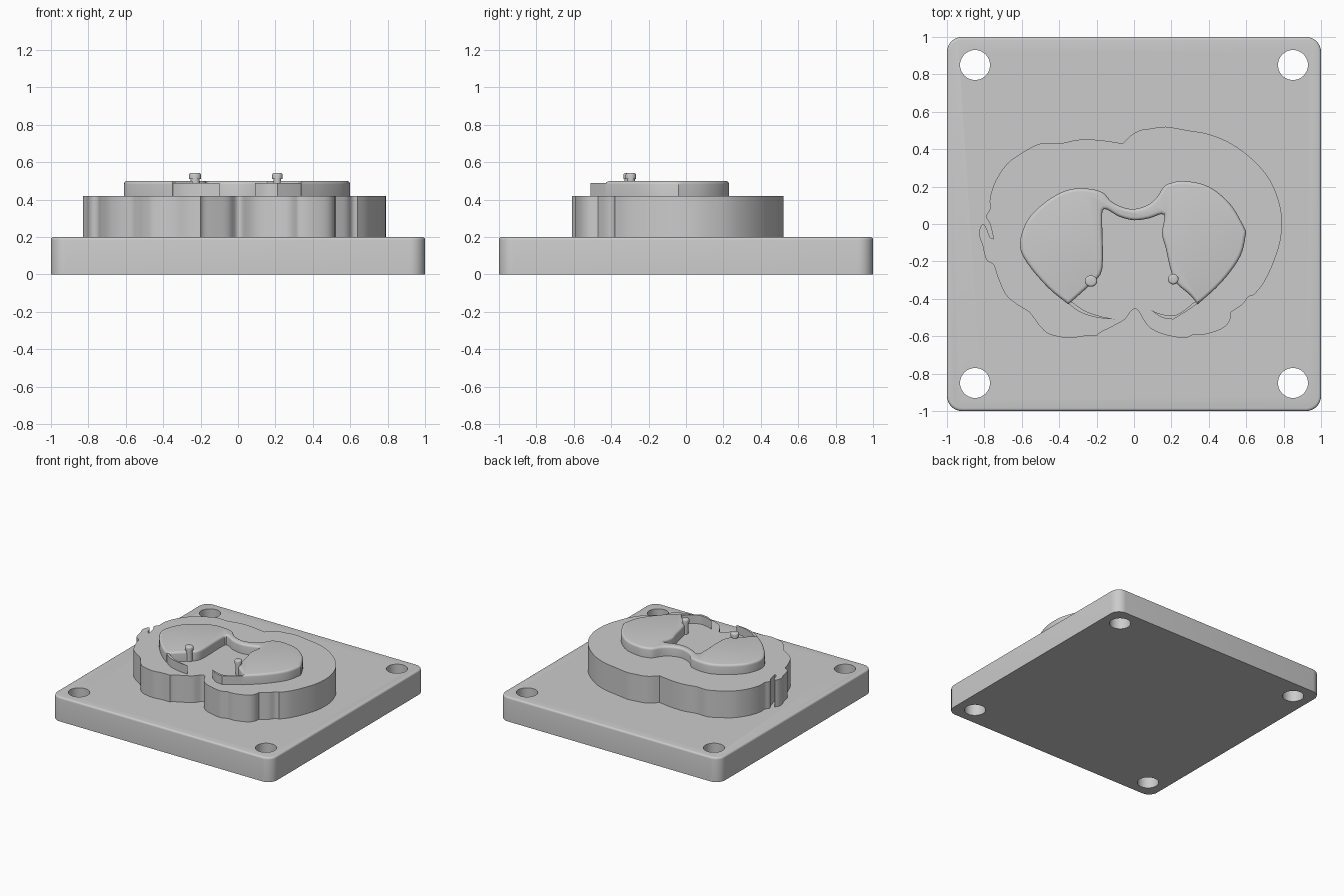
import bpy, bmesh
from math import cos, sin, pi
from mathutils import Vector

cube = bpy.data.objects.get("Cube")
if cube:
    bpy.data.objects.remove(cube)

grey = bpy.data.materials.new("plain grey")
grey.use_nodes = True
colour = (0.6, 0.6, 0.6, 1)
grey.diffuse_color = colour
grey.node_tree.nodes["Principled BSDF"].inputs["Base Color"].default_value = colour


def smooth_run(points, steps=4):
    """Soft curve through points given in hundredths; the last point is left out."""
    p = [Vector(q) / 100 for q in points]
    p = [p[0]] + p + [p[-1]]
    out = []
    for a, b, c, d in zip(p, p[1:], p[2:], p[3:]):
        for i in range(steps):
            t = i / steps
            m, n = (c - a) / 2, (d - b) / 2
            out.append(b + m * t + (3 * (c - b) - 2 * m - n) * t * t
                       + (2 * (b - c) + m + n) * t ** 3)
    return out


def outline(*runs):
    return [v for run in runs for v in smooth_run(run)]


def ellipse(x, y, rx, ry, count=32):
    return [Vector((x + rx * cos(2 * pi * i / count), y + ry * sin(2 * pi * i / count)))
            for i in range(count)]


def prism(name, points, bottom, top, rounding=0):
    """Upright slab on an outline, with an optional rounded top edge."""
    bm = bmesh.new()
    face = bm.faces.new([bm.verts.new((p.x, p.y, bottom)) for p in points])
    raised = bmesh.ops.extrude_face_region(bm, geom=[face], use_keep_orig=True)["geom"]
    verts = [g for g in raised if isinstance(g, bmesh.types.BMVert)]
    bmesh.ops.translate(bm, verts=verts, vec=(0, 0, top - bottom))
    bmesh.ops.recalc_face_normals(bm, faces=bm.faces)
    if rounding:
        rim = [e for e in bm.edges if all(v.co.z > top - 1e-4 for v in e.verts)]
        bmesh.ops.bevel(bm, geom=rim, offset=rounding, segments=4, profile=0.5,
                        affect='EDGES', clamp_overlap=False)
    mesh = bpy.data.meshes.new(name)
    bm.to_mesh(mesh)
    bm.free()
    mesh.materials.append(grey)
    obj = bpy.data.objects.new(name, mesh)
    bpy.context.collection.objects.link(obj)
    return obj


def shade(obj):
    bpy.ops.object.select_all(action='DESELECT')
    obj.select_set(True)
    bpy.context.view_layer.objects.active = obj
    bpy.ops.object.shade_smooth_by_angle(angle=0.6)


# Base plate with rounded corners and four bolt holes
corner, r = 0.92, 0.08
plate_outline = []
for k, (sx, sy) in enumerate([(1, 1), (-1, 1), (-1, -1), (1, -1)]):
    for i in range(9):
        a = (k + i / 8) * pi / 2
        plate_outline.append(Vector((sx * corner + r * cos(a), sy * corner + r * sin(a))))
plate = prism("base_plate", plate_outline, 0, 0.2, 0.015)
bpy.context.view_layer.objects.active = plate
for sx in (-1, 1):
    for sy in (-1, 1):
        cutter = prism("hole_cutter", ellipse(sx * 0.85, sy * 0.85, 0.08, 0.08, 40), -0.1, 0.3)
        cutter.hide_render = True
        cut = plate.modifiers.new("hole", 'BOOLEAN')
        cut.operation, cut.solver, cut.object = 'DIFFERENCE', 'EXACT', cutter
        bpy.ops.object.modifier_apply(modifier=cut.name)
        bpy.data.objects.remove(cutter)

# Raised block with a wavy outline and a hooked slit on its right side
block_outline = outline(
    [(-6, 43), (-2, 47), (3, 50), (9, 51), (17, 52), (29, 50), (40, 48), (52, 43), (64, 34),
     (73, 23), (78, 10), (79, 0), (78, -10), (74, -22), (69, -32), (64, -38)],
    [(64, -38), (61, -39), (58, -43), (52, -47)],
    [(52, -47), (51, -52), (47, -56), (38, -59), (32, -59)],
    [(32, -59), (27, -61), (20, -60), (13, -58), (8, -55), (5, -51), (2, -46), (-1, -46),
     (-5, -51), (-12, -55), (-18, -58), (-20, -60)],
    [(-20, -60), (-27, -60), (-35, -61), (-45, -59), (-50, -55), (-53, -51), (-56, -47)],
    [(-56, -47), (-64, -42), (-69, -37), (-73, -28), (-75, -22), (-79, -19), (-81, -11)],
    [(-81, -11), (-83, -5), (-81, 0), (-79, -2), (-77, -7), (-75, -8)],
    [(-75, -8), (-77, 0), (-79, 4), (-77, 8), (-77, 14), (-74, 23), (-68, 32), (-60, 38),
     (-50, 43), (-40, 43), (-30, 45), (-20, 45), (-12, 44)],
    [(-12, 44), (-6, 43)])
prism("raised_block", block_outline, 0.19, 0.42)

# Two rounded lobes joined by a bridge at the back
lobe_outline = outline(
    [(-35, -43), (-46, -34), (-57, -21), (-61, -11), (-57, 2), (-47, 12), (-36, 18),
     (-26, 19), (-17, 17), (-12, 12), (-6, 9), (0, 8), (7, 10), (12, 14), (16, 20),
     (20, 22), (27, 23), (40, 20), (52, 10), (60, -4)],
    [(60, -4), (57, -17), (47, -31), (34, -43)],
    [(34, -43), (30, -38), (23, -32), (20, -26), (17, -13), (15, -5), (16, 5), (8, 3),
     (0, 2), (-8, 4), (-16, 8), (-17, 0), (-17, -24), (-23, -32), (-34, -42)])
prism("lobes_and_bridge", lobe_outline, 0.41, 0.5, 0.018)

# Thin rims that run on from the front of each lobe
prism("right_front_rim", outline(
    [(-37, -41), (-29, -47), (-20, -50), (-10, -51)],
    [(-10, -51), (-19, -49), (-27, -46), (-34, -41)]), 0.41, 0.49)
prism("left_front_rim", outline(
    [(36, -41), (29, -46), (21, -51)], [(21, -51), (15, -50), (9, -46)],
    [(9, -46), (14, -48), (21, -49), (27, -46), (33, -41)]), 0.41, 0.49)

# Mushroom pins beside the inner walls
for side, x, y, rx, ry in (("right", -0.23, -0.305, 0.033, 0.03),
                           ("left", 0.21, -0.295, 0.028, 0.028)):
    prism(side + "_pin_stem", ellipse(x, y, rx * 0.75, ry * 0.75), 0.41, 0.52)
    prism(side + "_pin_head", ellipse(x, y, rx, ry), 0.51, 0.543, 0.012)

for part in list(bpy.context.collection.objects):
    if part.type == 'MESH' and grey.name in part.data.materials:
        shade(part)
